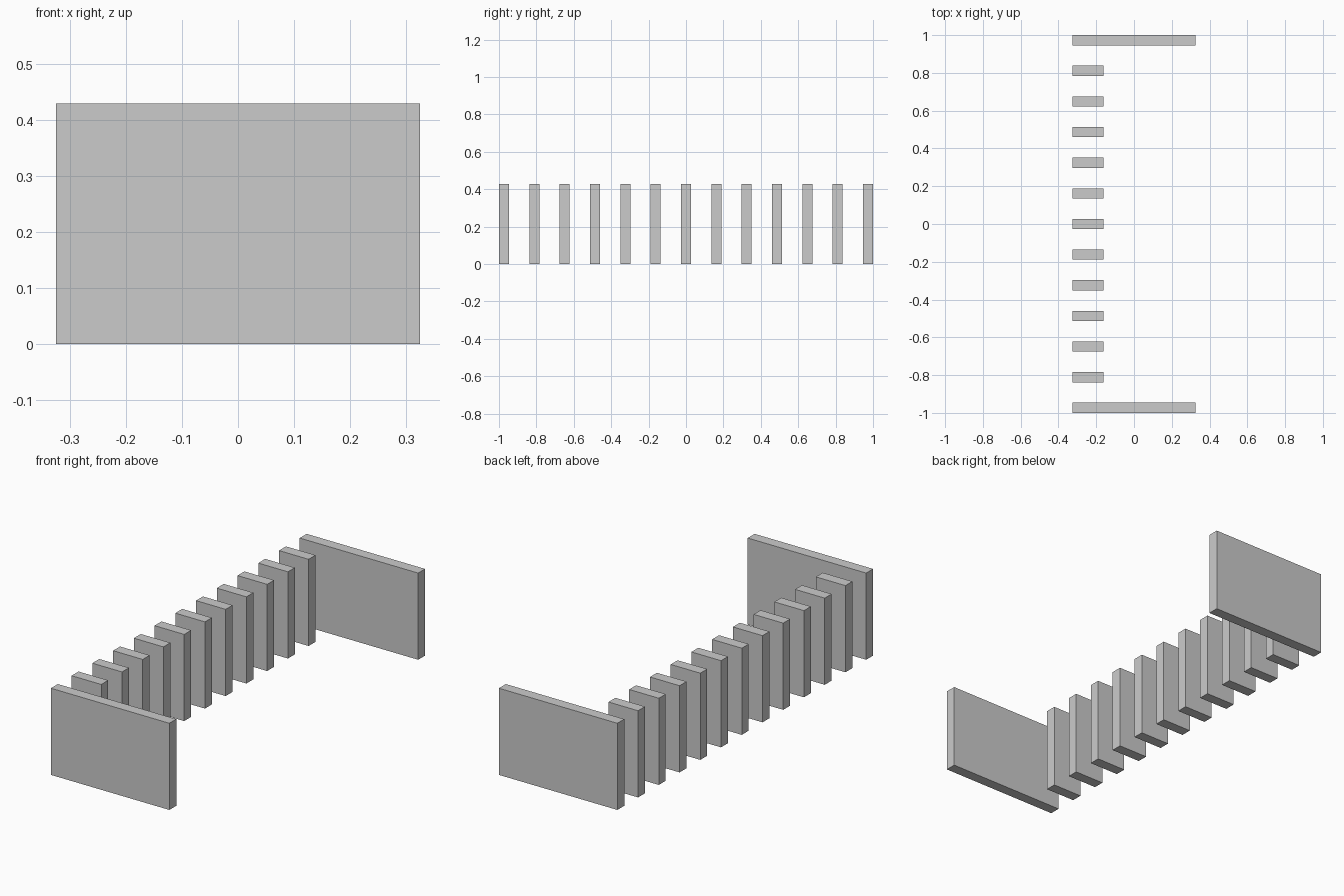
import bpy

if "Cube" in bpy.data.objects:
    bpy.data.objects.remove(bpy.data.objects["Cube"])

T = 2 / 37            # panel thickness
PITCH = 3 * T         # spacing between panel centres
HEIGHT = 0.429
X_MIN = -6 * T        # shared left edge of all panels
COUNT = 13


def panel(name, width, y):
    bpy.ops.mesh.primitive_cube_add(size=1, location=(X_MIN + width / 2, y, HEIGHT / 2))
    ob = bpy.context.object
    ob.name = name
    ob.scale = (width, T, HEIGHT)
    bpy.ops.object.transform_apply(location=False, rotation=False, scale=True)
    return ob


# Wide panels closing both ends
end_y = (COUNT - 1) / 2 * PITCH
panel("front_end_panel", 12 * T, -end_y)
panel("back_end_panel", 12 * T, end_y)

# Row of narrow slats between them
for i in range(1, COUNT - 1):
    panel(f"slat_{i:02d}", 3 * T, -end_y + i * PITCH)
